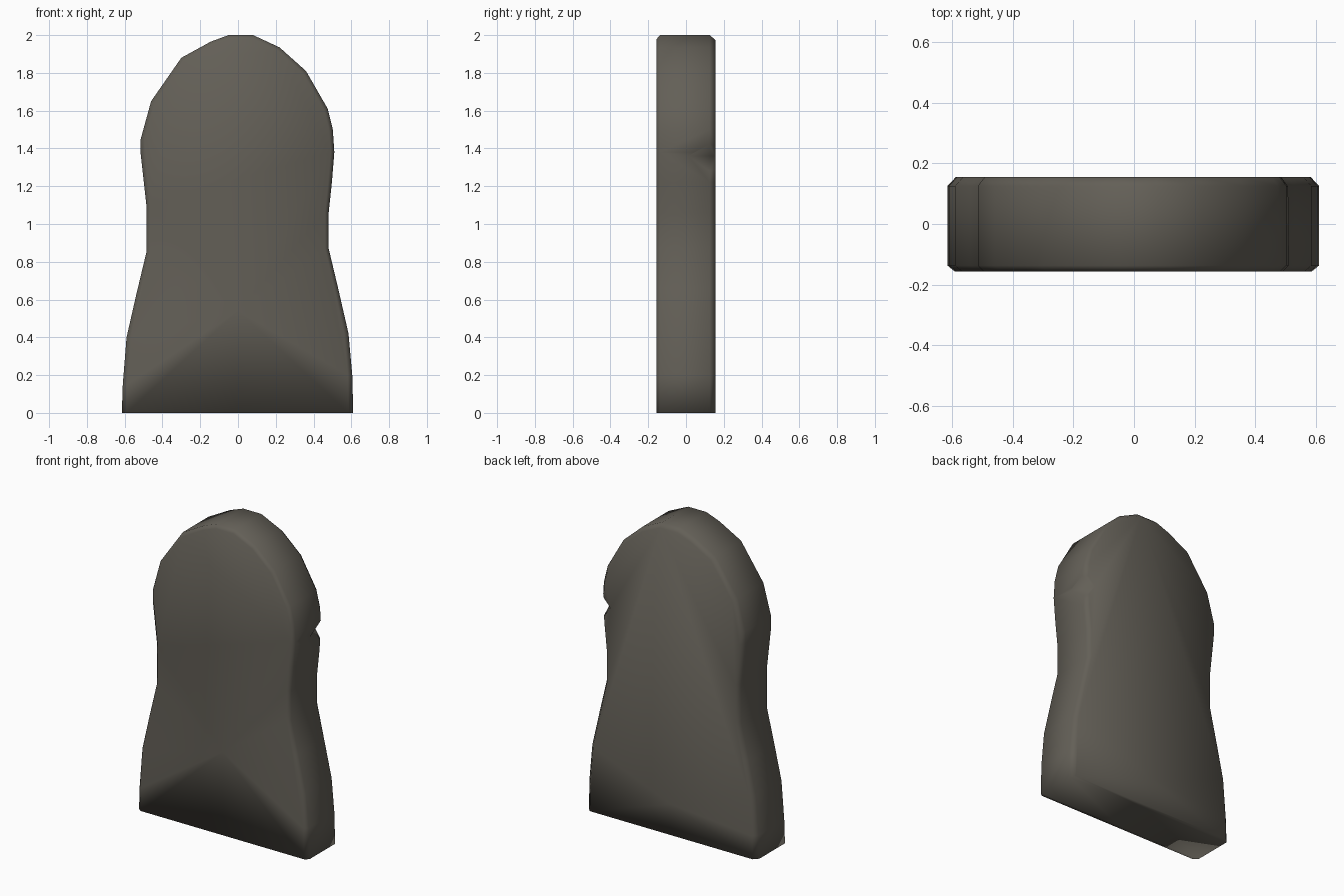
import bpy, bmesh

if "Cube" in bpy.data.objects:
    bpy.data.objects.remove(bpy.data.objects["Cube"])

stone = bpy.data.materials.new("dark stone")
stone.diffuse_color = (0.125, 0.115, 0.095, 1)
stone.use_nodes = True
stone.node_tree.nodes["Principled BSDF"].inputs["Base Color"].default_value = stone.diffuse_color

# Worn outline, from bottom right over the rounded top to bottom left
outline = [(0.61, 0), (0.605, 0.2), (0.585, 0.42), (0.53, 0.66), (0.48, 0.87),
           (0.48, 1.06), (0.497, 1.22), (0.51, 1.38), (0.502, 1.5), (0.475, 1.61),
           (0.36, 1.81), (0.22, 1.935), (0.08, 2.0), (-0.05, 2.0), (-0.145, 1.965),
           (-0.30, 1.88), (-0.46, 1.65), (-0.515, 1.45), (-0.515, 1.37), (-0.485, 1.1),
           (-0.485, 0.85), (-0.54, 0.62), (-0.59, 0.4), (-0.61, 0.15), (-0.615, 0), (0, 0)]
n = len(outline)
bm = bmesh.new()


def ring(y, inset):
    """Copy of the outline at depth y, drawn in a little for the worn edge."""
    return [bm.verts.new((x * (1 - inset / 0.55), y,
                          z - inset * max(0, (z - 1.4) / 0.6)))
            for x, z in outline]


# Four rings: front face, front edge, back edge, back face
rings = [ring(-0.157, 0.022), ring(-0.137, 0), ring(0.125, 0), ring(0.155, 0.025)]
for a, b in zip(rings, rings[1:]):
    for i in range(n):
        j = (i + 1) % n
        bm.faces.new((a[i], b[i], b[j], a[j]))

# Front and back faces, each with a shallow facet rising from the base
for r, peak in ((rings[0], 0.54), (rings[3], 0.2)):
    p = bm.verts.new((0, r[0].co.y, peak))
    bm.faces.new(r[:n - 1] + [p])
    bm.faces.new((r[n - 2], r[n - 1], p))
    bm.faces.new((r[n - 1], r[0], p))

# Underside
left = [r[n - 2] for r in rings]
mid = [r[n - 1] for r in rings]
right = [r[0] for r in rings]
bmesh.ops.recalc_face_normals(bm, faces=bm.faces)
me = bpy.data.meshes.new("headstone")
bm.to_mesh(me)
bm.free()
slab = bpy.data.objects.new("headstone", me)
bpy.context.collection.objects.link(slab)
me.materials.append(stone)

# Chip knocked out of the right back edge
cb = bmesh.new()
for co in ((0.515, 0.0, 1.36), (0.43, 0.165, 1.36), (0.52, 0.165, 1.46),
           (0.50, 0.165, 1.25), (0.62, 0.25, 1.36)):
    cb.verts.new(co)
bmesh.ops.convex_hull(cb, input=cb.verts)
bmesh.ops.recalc_face_normals(cb, faces=cb.faces)
cm = bpy.data.meshes.new("chip_cutter")
cb.to_mesh(cm)
cb.free()
cm.materials.append(stone)
cutter = bpy.data.objects.new("chip_cutter", cm)
bpy.context.collection.objects.link(cutter)

mod = slab.modifiers.new("chip", "BOOLEAN")
mod.operation = "DIFFERENCE"
mod.solver = "EXACT"
mod.object = cutter
bpy.context.view_layer.objects.active = slab
slab.select_set(True)
bpy.ops.object.modifier_apply(modifier="chip")
bpy.data.objects.remove(cutter)
slab.data.shade_smooth()
